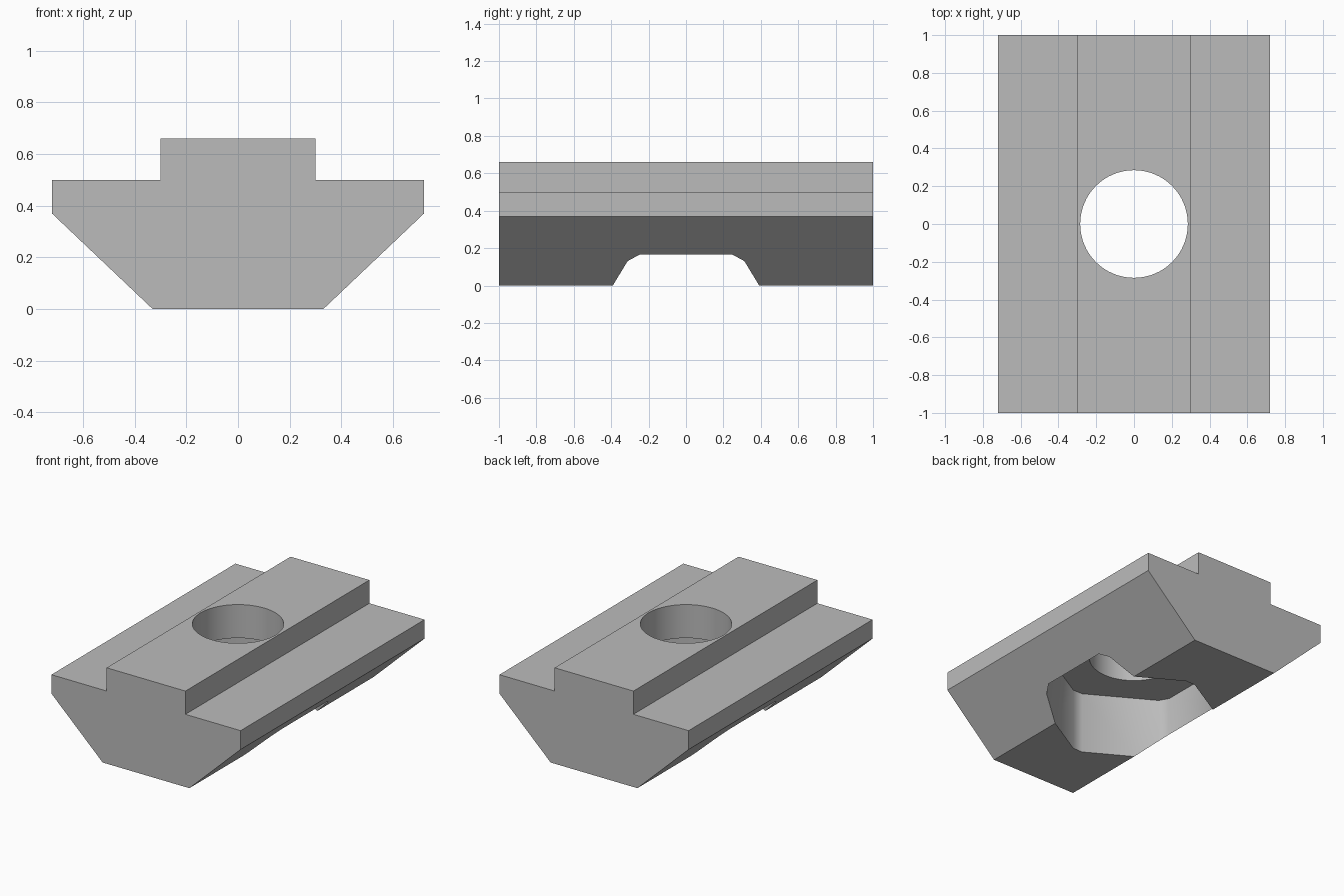
import bpy
import bmesh
import math
from mathutils import Vector

cube = bpy.data.objects.get("Cube")
if cube:
    bpy.data.objects.remove(cube, do_unlink=True)

# Plain metal colour
metal = bpy.data.materials.new("grey metal")
metal.use_nodes = True
grey = (0.5, 0.5, 0.5, 1)
metal.diffuse_color = grey
for node in metal.node_tree.nodes:
    if node.type == 'BSDF_PRINCIPLED':
        node.inputs["Base Color"].default_value = grey


def prism(name, outline, direction):
    """Extrude a closed outline into a solid."""
    bm = bmesh.new()
    face = bm.faces.new([bm.verts.new(p) for p in outline])
    result = bmesh.ops.extrude_face_region(bm, geom=[face])
    moved = [g for g in result["geom"] if isinstance(g, bmesh.types.BMVert)]
    bmesh.ops.translate(bm, verts=moved, vec=direction)
    bmesh.ops.recalc_face_normals(bm, faces=bm.faces[:])
    mesh = bpy.data.meshes.new(name)
    bm.to_mesh(mesh)
    bm.free()
    mesh.materials.append(metal)
    obj = bpy.data.objects.new(name, mesh)
    bpy.context.collection.objects.link(obj)
    return obj


def polygon(sides, radius, z):
    """Regular polygon with its first corner on the y axis."""
    steps = [math.tau * i / sides for i in range(sides)]
    return [Vector((radius * math.sin(a), radius * math.cos(a), z)) for a in steps]


def clip_corners(points, length):
    """Replace each corner with a short flat."""
    clipped = []
    for i, p in enumerate(points):
        for q in (points[i - 1], points[(i + 1) % len(points)]):
            clipped.append(p + (q - p).normalized() * length)
    return clipped


# Stepped body with a tapered underside, mirrored from half a profile
half = [(0.33, 0), (0.72, 0.37), (0.72, 0.5), (0.3, 0.5), (0.3, 0.66)]
profile = half + [(-x, z) for x, z in reversed(half)]
body = prism("slot_nut_body", [(x, -1, z) for x, z in profile], (0, 2, 0))

# Hexagonal pocket from below and round hole from above
pocket = prism("pocket_cutter", clip_corners(polygon(6, 0.582, -0.2), 0.042), (0, 0, 0.63))
hole = prism("hole_cutter", polygon(64, 0.285, 0.3), (0, 0, 0.6))

bpy.ops.object.select_all(action='DESELECT')
bpy.context.view_layer.objects.active = body
body.select_set(True)
for cutter in (pocket, hole):
    cutter.hide_render = True
    cut = body.modifiers.new(cutter.name, 'BOOLEAN')
    cut.operation = 'DIFFERENCE'
    cut.solver = 'EXACT'
    cut.object = cutter
    bpy.ops.object.modifier_apply(modifier=cut.name)
    bpy.data.objects.remove(cutter, do_unlink=True)

# Smooth the hole and clipped pocket corners, keep the body edges crisp
bpy.ops.object.shade_smooth_by_angle(angle=math.radians(35))
